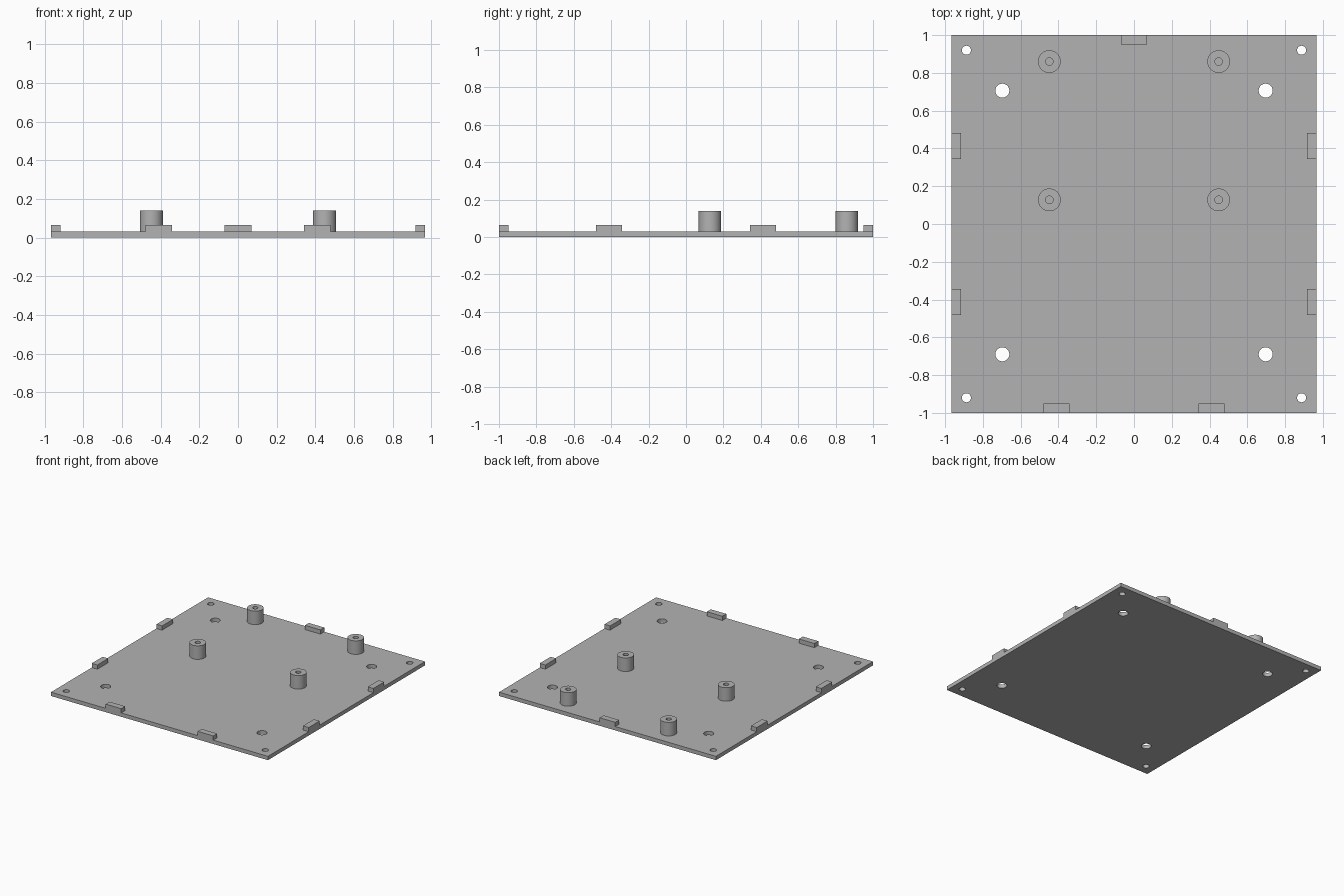
import bpy
import bmesh
from mathutils import Matrix, Vector
from math import radians

if "Cube" in bpy.data.objects:
    bpy.data.objects.remove(bpy.data.objects["Cube"])

HALF_X, HALF_Y = 0.967, 1.0
PLATE_TOP = 0.031
TAB_TOP, TAB_LENGTH, TAB_DEPTH = 0.065, 0.138, 0.05
POST_TOP = 0.14

grey = bpy.data.materials.new("plain grey")
grey.use_nodes = True
grey.diffuse_color = (0.45, 0.45, 0.45, 1)
grey.node_tree.nodes["Principled BSDF"].inputs["Base Color"].default_value = grey.diffuse_color


def finish(name, bm):
    mesh = bpy.data.meshes.new(name)
    bm.to_mesh(mesh)
    bm.free()
    mesh.materials.append(grey)
    obj = bpy.data.objects.new(name, mesh)
    bpy.context.collection.objects.link(obj)
    return obj


def add_box(bm, low, high):
    low, high = Vector(low), Vector(high)
    matrix = Matrix.Translation((low + high) / 2) @ Matrix.Diagonal((*(high - low), 1))
    bmesh.ops.create_cube(bm, size=1, matrix=matrix)


def add_cylinder(bm, x, y, radius, low, high):
    bmesh.ops.create_cone(bm, cap_ends=True, segments=48, radius1=radius, radius2=radius,
                          depth=high - low, matrix=Matrix.Translation((x, y, (low + high) / 2)))


def smooth(obj):
    bpy.ops.object.select_all(action='DESELECT')
    obj.select_set(True)
    bpy.context.view_layer.objects.active = obj
    bpy.ops.object.shade_smooth_by_angle(angle=radians(30))


# Base plate with four corner screw holes and four larger mounting holes
bm = bmesh.new()
add_box(bm, (-HALF_X, -HALF_Y, 0), (HALF_X, HALF_Y, PLATE_TOP))
plate = finish("base_plate", bm)

bm = bmesh.new()
for side in (-1, 1):
    for y, x, radius in ((0.92, 0.887, 0.024), (-0.92, 0.887, 0.024),
                         (0.706, 0.697, 0.037), (-0.69, 0.697, 0.037)):
        add_cylinder(bm, side * x, y, radius, -0.1, 0.1)
cutter = finish("hole_cutter", bm)
cutter.hide_render = True

cut = plate.modifiers.new("holes", 'BOOLEAN')
cut.operation = 'DIFFERENCE'
cut.solver = 'EXACT'
cut.object = cutter
bpy.context.view_layer.objects.active = plate
bpy.ops.object.modifier_apply(modifier=cut.name)
bpy.data.objects.remove(cutter)
smooth(plate)


# Hollow standoff posts, open at the top
def make_post(name, x, y):
    bm = bmesh.new()
    profile = ((0.06, PLATE_TOP), (0.06, POST_TOP), (0.02, POST_TOP), (0.02, PLATE_TOP))
    points = [bm.verts.new((r, 0, z)) for r, z in profile]
    edges = [bm.edges.new(pair) for pair in zip(points, points[1:])]
    bmesh.ops.spin(bm, geom=points + edges, cent=(0, 0, 0), axis=(0, 0, 1),
                   angle=radians(360), steps=48)
    bmesh.ops.remove_doubles(bm, verts=bm.verts, dist=0.0001)
    bmesh.ops.recalc_face_normals(bm, faces=bm.faces)
    outer = max(bm.faces, key=lambda f: f.calc_center_median().xy.length)
    if outer.normal.dot(outer.calc_center_median()) < 0:
        bmesh.ops.reverse_faces(bm, faces=bm.faces)
    post = finish(name, bm)
    post.location = (x, y, 0)
    smooth(post)


for side, label in ((-1, "right"), (1, "left")):
    make_post(f"back_{label}_standoff", side * 0.448, 0.86)
    make_post(f"middle_{label}_standoff", side * 0.448, 0.128)


# Locating tabs flush with the plate edges
def make_tab(name, x, y, size_x, size_y):
    bm = bmesh.new()
    add_box(bm, (x - size_x / 2, y - size_y / 2, PLATE_TOP),
            (x + size_x / 2, y + size_y / 2, TAB_TOP))
    finish(name, bm)


edge_x, edge_y = HALF_X - TAB_DEPTH / 2, HALF_Y - TAB_DEPTH / 2
make_tab("back_tab", 0, edge_y, TAB_LENGTH, TAB_DEPTH)
for side, label in ((-1, "right"), (1, "left")):
    make_tab(f"front_{label}_tab", side * 0.41, -edge_y, TAB_LENGTH, TAB_DEPTH)
    for end, place in ((-1, "front"), (1, "back")):
        make_tab(f"{label}_side_{place}_tab", side * edge_x, end * 0.412, TAB_DEPTH, TAB_LENGTH)
